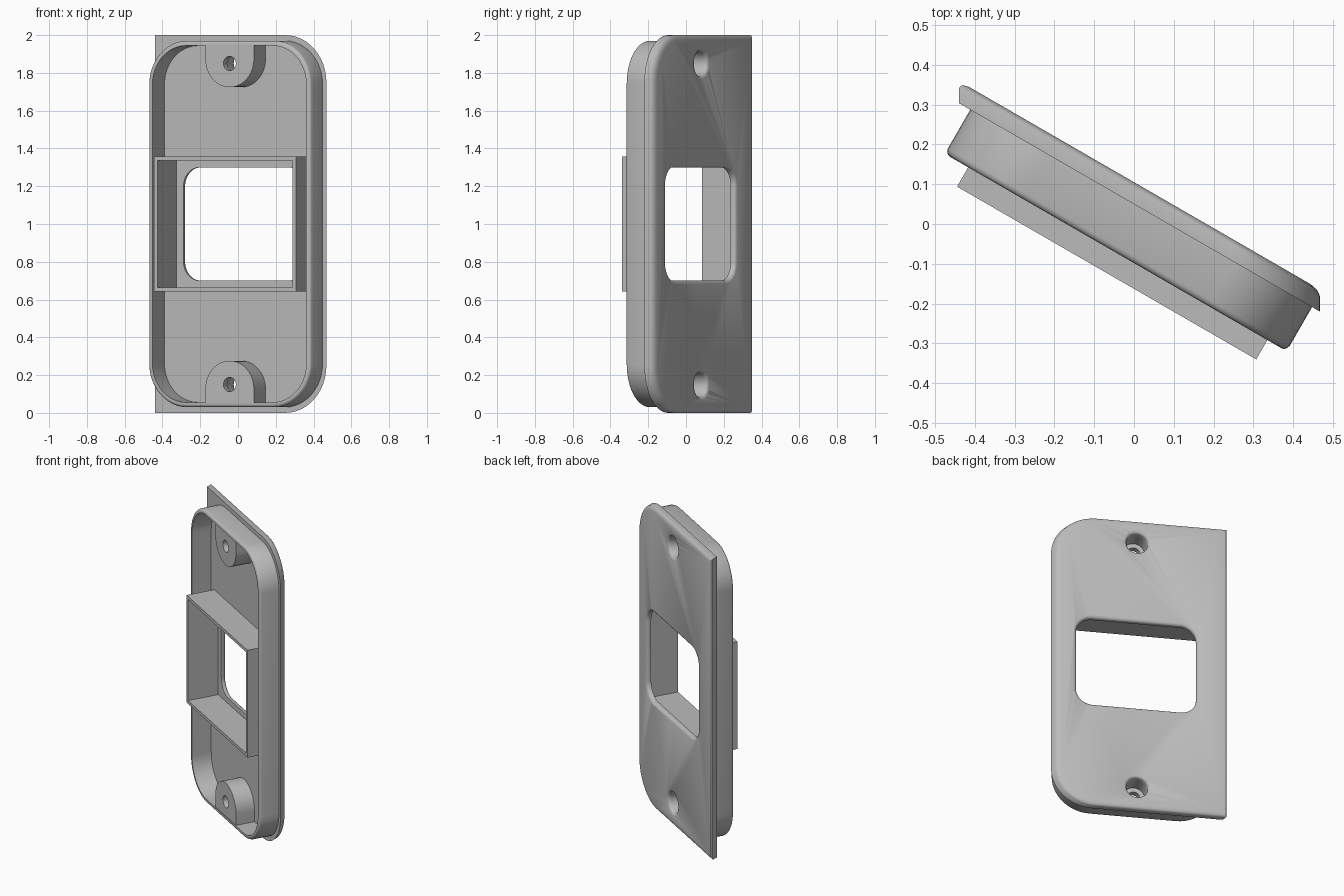
import bpy, bmesh, math
from mathutils import Vector

if "Cube" in bpy.data.objects:
    bpy.data.objects.remove(bpy.data.objects["Cube"])

C, S = math.cos(math.radians(30)), 0.5
grey = bpy.data.materials.new("grey plastic")
grey.diffuse_color = (0.5, 0.5, 0.5, 1)
grey.use_nodes = True
grey.node_tree.nodes["Principled BSDF"].inputs["Base Color"].default_value = grey.diffuse_color


def turned(u, v, z):
    """u along the plate, v outward through its back; whole part turned 30 degrees."""
    return Vector((C * u + S * v, -S * u + C * v, z))


def sheared(x, v, z):
    """Same plane, but with edges running straight along y."""
    return Vector((x, (v - S * x) / C, z))


def outline(a0, a1, z0, z1, radii, d=0.0, sx=1.0, n=12):
    """Rounded rectangle inset by d; radii = (left, right)."""
    rl, rr = radii
    pts = []
    for sa, sz, r, start in ((1, 1, rr, 0), (-1, 1, rl, 90), (-1, -1, rl, 180), (1, -1, rr, 270)):
        q = max(r - d, 0)
        ca = (a1 - d - q * sx) if sa > 0 else (a0 + d + q * sx)
        cz = (z1 - d - q) if sz > 0 else (z0 + d + q)
        for i in range(n + 1 if r else 1):
            t = math.radians(start + 90 * i / n)
            pts.append((ca + q * sx * math.cos(t), cz + q * math.sin(t)))
    return pts


def circle(u, z, r, n=32):
    return [(u + r * math.cos(2 * math.pi * i / n), z + r * math.sin(2 * math.pi * i / n)) for i in range(n)]


def loft(name, layers, place=turned, ring=False):
    """Skin a list of (outline, v) layers; ring joins last to first, else both ends are capped."""
    bm = bmesh.new()
    loops = [[bm.verts.new(place(a, v, z)) for a, z in pts] for pts, v in layers]
    for k in range(len(loops) if ring else len(loops) - 1):
        p, q = loops[k], loops[(k + 1) % len(loops)]
        for i in range(len(p)):
            j = (i + 1) % len(p)
            bm.faces.new((p[i], p[j], q[j], q[i]))
    if not ring:
        bm.faces.new(loops[0])
        bm.faces.new(loops[-1])
    bmesh.ops.recalc_face_normals(bm, faces=bm.faces)
    me = bpy.data.meshes.new(name)
    bm.to_mesh(me)
    bm.free()
    me.materials.append(grey)
    ob = bpy.data.objects.new(name, me)
    bpy.context.collection.objects.link(ob)
    return ob


def finish(ob, cutters=()):
    bpy.ops.object.select_all(action='DESELECT')
    bpy.context.view_layer.objects.active = ob
    ob.select_set(True)
    for c in cutters:
        m = ob.modifiers.new("cut", 'BOOLEAN')
        m.operation, m.solver, m.object = 'DIFFERENCE', 'EXACT', c
        bpy.ops.object.modifier_apply(modifier=m.name)
    bpy.ops.object.shade_smooth_by_angle(angle=math.radians(32))


FLOOR, BACK = 0.043, 0.091

# Cover plate: square on the left, rounded on the right, softened back rim
rim = [(0, FLOOR), (0, 0.074), (0.003, 0.081), (0.010, 0.0872), (0.025, BACK)]
plate = loft("cover_plate", [(outline(-0.44, 0.468, 0, 2, (0, 0.25), d, 0.87), v) for d, v in rim], sheared)

# Cutters: window with flared mouth, recess inside the box, screw holes
flare = [(0, 0.074), (0.002, 0.081), (0.007, 0.087), (0.016, BACK), (0.016, 0.12)]
window = loft("window_cutter", [(outline(-0.368, 0.368, 0.7, 1.3, (0.1, 0.1), -d), v)
                                for d, v in [(0, 0.0)] + flare])
recess = loft("recess_cutter", [(outline(-0.411, 0.415, 0.664, 1.336, (0, 0)), v) for v in (0.0, 0.06)])
HU = -0.005
holes = []
for z in (0.15, 1.85):
    layers = [(circle(HU, z, 0.038), -0.12), (circle(HU, z, 0.038), -0.04), (circle(HU, z, 0.066), -0.04)]
    holes.append(loft("screw_hole_cutter", layers + [(circle(HU, z, 0.066 + d), v) for d, v in flare]))

# Raised perimeter wall with rounded outer lip
wall = [(0, 0.05), (0, -0.07), (0.003, -0.078), (0.008, -0.083), (0.015, -0.085), (0.026, -0.085), (0.026, 0.05)]
finish(loft("perimeter_wall", [(outline(-0.5, 0.492, 0.03, 1.97, (0.23, 0.23), d), v) for d, v in wall], ring=True))

# Square box frame around the window
frame = [(0, 0.05), (0, -0.141), (0.021, -0.141), (0.021, 0.05)]
finish(loft("box_frame", [(outline(-0.432, 0.436, 0.643, 1.357, (0, 0), d), v) for d, v in frame], ring=True))

# Screw bosses: half-round pads reaching to the end walls
for i, name in enumerate(("lower_screw_boss", "upper_screw_boss")):
    arc = [(HU + 0.148 * math.cos(math.pi * k / 24), 0.128 + 0.148 * math.sin(math.pi * k / 24)) for k in range(25)]
    pts = [(HU + 0.148, 0.05)] + arc + [(HU - 0.148, 0.05)]
    if i:
        pts = [(u, 2 - z) for u, z in pts]
    finish(loft(name, [(pts, -0.08), (pts, 0.05)]), [holes[i]])

finish(plate, [window, recess] + holes)
for c in [window, recess] + holes:
    bpy.data.objects.remove(c)
